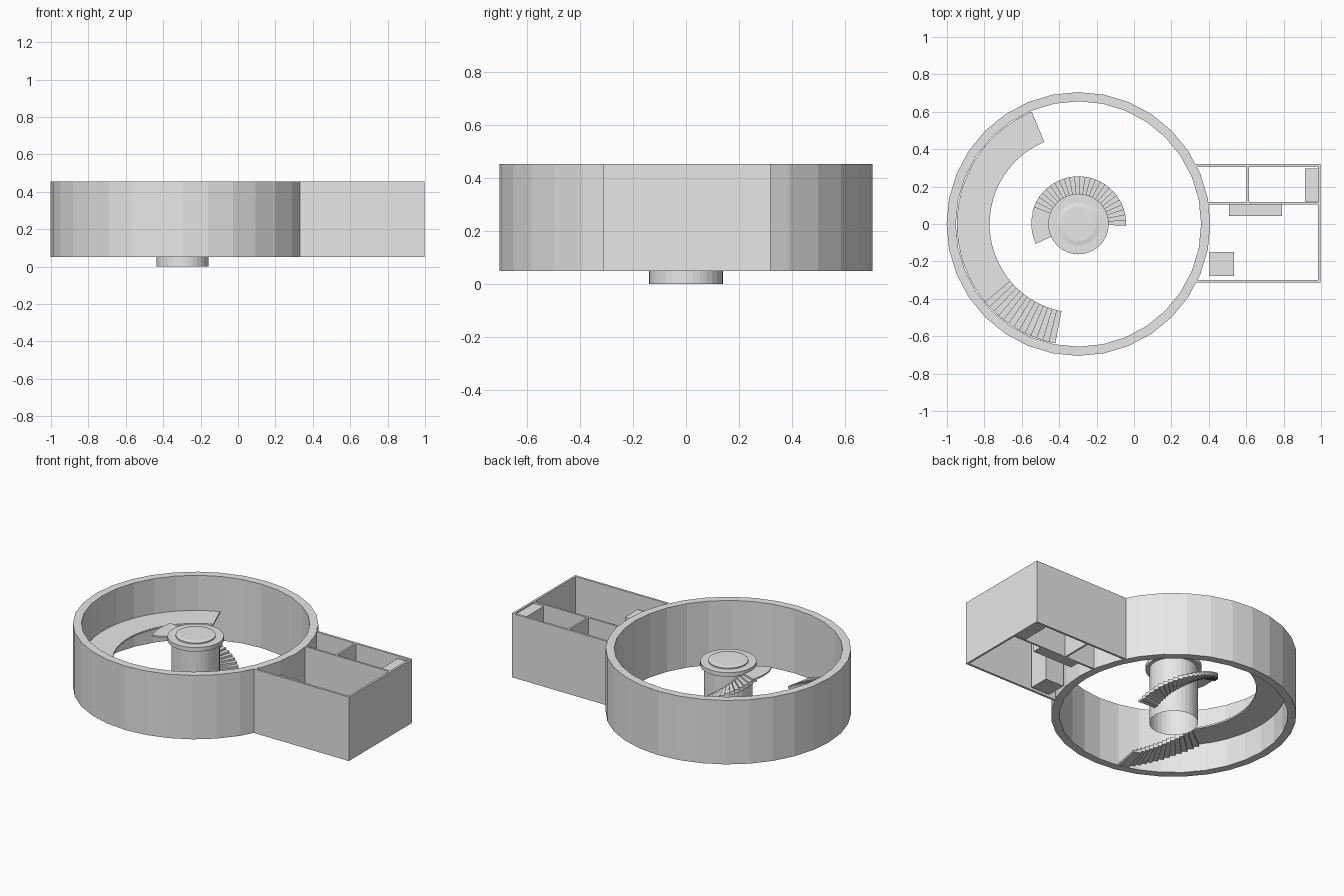
import bpy, bmesh, math

if "Cube" in bpy.data.objects:
    bpy.data.objects.remove(bpy.data.objects["Cube"])

CX, CY = -0.297, 0.0     # centre of the round hall
BASE, TOP = 0.05, 0.455  # wall foot and wall head

grey = bpy.data.materials.new("plain_grey")
grey.diffuse_color = (0.8, 0.8, 0.8, 1)
grey.use_nodes = True
grey.node_tree.nodes["Principled BSDF"].inputs["Base Color"].default_value = grey.diffuse_color


def finish(name, bm):
    bmesh.ops.recalc_face_normals(bm, faces=bm.faces)
    mesh = bpy.data.meshes.new(name)
    bm.to_mesh(mesh)
    bm.free()
    mesh.materials.append(grey)
    obj = bpy.data.objects.new(name, mesh)
    bpy.context.collection.objects.link(obj)
    return obj


def box(name, x0, x1, y0, y1, z0, z1):
    bm = bmesh.new()
    bmesh.ops.create_cube(bm, size=1)
    for v in bm.verts:
        v.co = (x1 if v.co.x > 0 else x0,
                y1 if v.co.y > 0 else y0,
                z1 if v.co.z > 0 else z0)
    return finish(name, bm)


def lathe(name, profile, sides=32, closed=False):
    """Turn (radius, z) points about the hall axis."""
    bm = bmesh.new()
    rings = []
    for r, z in profile:
        if r == 0:
            rings.append([bm.verts.new((CX, CY, z))] * sides)
            continue
        rings.append([bm.verts.new((CX + r * math.cos(math.tau * i / sides),
                                    CY + r * math.sin(math.tau * i / sides), z))
                      for i in range(sides)])
    pairs = list(zip(rings, rings[1:]))
    if closed:
        pairs.append((rings[-1], rings[0]))
    for a, b in pairs:
        for i in range(sides):
            j = (i + 1) % sides
            quad = [a[i], a[j], b[j], b[i]]
            bm.faces.new(list(dict.fromkeys(quad)))
    return finish(name, bm)


def add_sector(bm, r0, r1, a0, a1, z0, z1, segs=1):
    """Solid slice of a ring between two angles in degrees."""
    rows = []
    for i in range(segs + 1):
        a = math.radians(a0 + (a1 - a0) * i / segs)
        rows.append([bm.verts.new((CX + r * math.cos(a), CY + r * math.sin(a), z))
                     for r, z in ((r0, z0), (r1, z0), (r1, z1), (r0, z1))])
    for a, b in zip(rows, rows[1:]):
        for k in range(4):
            m = (k + 1) % 4
            bm.faces.new((a[k], a[m], b[m], b[k]))
    bm.faces.new(rows[0])
    bm.faces.new(rows[-1][::-1])


def slab(name, r0, r1, a0, a1, z0, z1, segs):
    bm = bmesh.new()
    add_sector(bm, r0, r1, a0, a1, z0, z1, segs)
    return finish(name, bm)


def stairs(name, r0, r1, a_low, a_high, z_low, z_high, count, thick):
    bm = bmesh.new()
    for i in range(count):
        a = a_low + (a_high - a_low) * i / count
        b = a_low + (a_high - a_low) * (i + 1) / count
        z = z_low + (z_high - z_low) * (i + 1) / count
        add_sector(bm, r0, r1, a, b, max(z - thick, z_low), z)
    return finish(name, bm)


# round outer wall
lathe("round_wall", [(0.705, BASE), (0.705, TOP), (0.656, TOP), (0.656, BASE)], closed=True)

# central hollow column with a stepped cap
lathe("column", [(0.14, 0), (0.14, 0.352)])
lathe("column_cap", [(0.14, 0.352), (0.162, 0.352), (0.162, 0.378), (0.115, 0.378),
                     (0.115, 0.386), (0.092, 0.39), (0, 0.39)])

# spiral stair and its landing
stairs("spiral_stair", 0.139, 0.255, -2, 165, BASE, 0.36, 26, 0.022)
slab("spiral_landing", 0.139, 0.252, 165, 205, 0.35, 0.36, 5)

# curved gallery with its stair
slab("gallery", 0.475, 0.65, 112.6, 217, 0.225, 0.235, 18)
stairs("gallery_stair", 0.475, 0.65, 259, 217, BASE, 0.235, 14, 0.024)

# rectangular annexe walls and partitions
box("annexe_front_wall", 0.325, 0.997, -0.314, -0.3, BASE, TOP)
box("annexe_back_wall", 0.325, 0.997, 0.306, 0.32, BASE, TOP)
box("annexe_end_wall", 0.984, 0.997, -0.3, 0.306, BASE, TOP)
box("long_partition", 0.395, 0.984, 0.105, 0.117, BASE, TOP)
box("short_partition", 0.602, 0.614, 0.117, 0.306, BASE, TOP)

# annexe fittings
box("tall_cabinet", 0.914, 0.984, 0.12, 0.296, BASE, 0.445)
box("bench", 0.508, 0.79, 0.044, 0.105, BASE, 0.2)
box("storage_block", 0.404, 0.534, -0.278, -0.15, BASE, 0.375)
